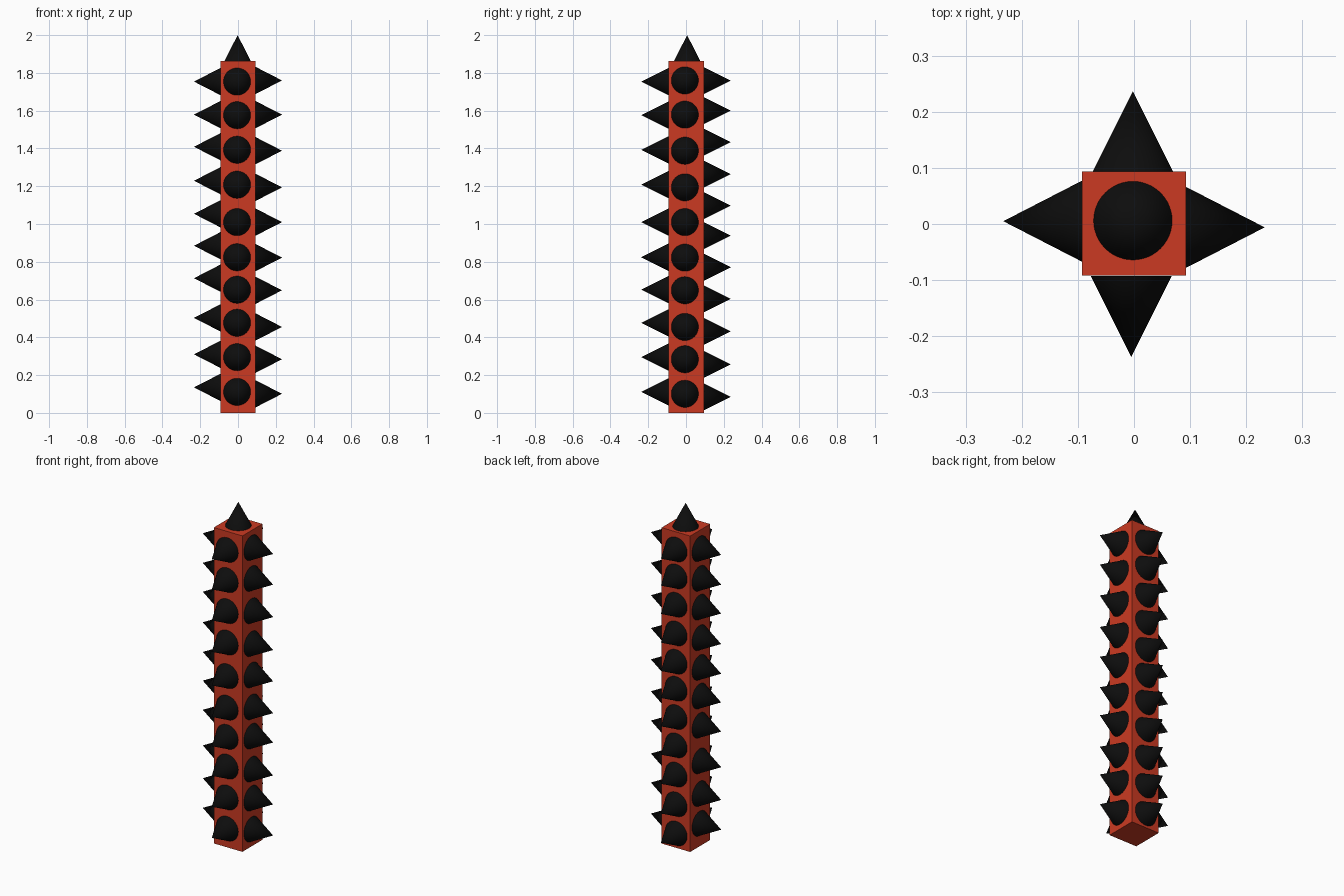
import bpy, math
from mathutils import Vector

if "Cube" in bpy.data.objects:
    bpy.data.objects.remove(bpy.data.objects["Cube"])


def material(name, rgb):
    m = bpy.data.materials.new(name)
    m.diffuse_color = (*rgb, 1)
    m.use_nodes = True
    m.node_tree.nodes["Principled BSDF"].inputs["Base Color"].default_value = m.diffuse_color
    return m


red = material("red", (0.60, 0.042, 0.016))
black = material("black", (0.004, 0.004, 0.004))

HALF, TOP = 0.093, 1.862      # post half width and height
RADIUS, LENGTH = 0.072, 0.14  # spike size

# Square post
bpy.ops.mesh.primitive_cube_add(size=1, location=(0, 0.001, TOP / 2))
post = bpy.context.object
post.name = "post"
post.scale = (2 * HALF, 2 * HALF, TOP)
post.data.materials.append(red)


def spike(name, base, direction, radius=RADIUS, length=LENGTH):
    """Cone whose base sits on the post, pointing along direction."""
    d = Vector(direction)
    bpy.ops.mesh.primitive_cone_add(
        vertices=48, radius1=radius, radius2=0, depth=length,
        location=Vector(base) + d * length / 2,
        rotation=d.to_track_quat('Z', 'Y').to_euler())
    ob = bpy.context.object
    ob.name = name
    ob.data.materials.append(black)
    bpy.ops.object.shade_smooth_by_angle(angle=math.radians(40))


# Slightly uneven rows of spikes: direction, sideways offset, heights
rows = {
    "left_spike": ((-1, 0, 0), 0.005,
                   (.135, .31, .503, .713, .885, 1.054, 1.229, 1.409, 1.579, 1.754)),
    "right_spike": ((1, 0, 0), -0.006,
                    (.101, .284, .455, .649, .822, 1.010, 1.194, 1.388, 1.579, 1.760)),
    "front_spike": ((0, -1, 0), -0.005,
                    (.111, .295, .477, .652, .824, 1.010, 1.208, 1.393, 1.576, 1.754)),
    "back_spike": ((0, 1, 0), -0.002,
                   (.085, .257, .432, .604, .771, .938, 1.097, 1.264, 1.433, 1.600, 1.759)),
}
for name, (d, off, heights) in rows.items():
    for z in heights:
        side = Vector((abs(d[1]), abs(d[0]), 0)) * off
        spike(name, Vector(d) * HALF + side + Vector((0, 0, z)), d,
              length=0.144 if d[1] else LENGTH)

# Spike on top
spike("top_spike", (-0.002, 0.006, TOP), (0, 0, 1), 0.07, 2 - TOP)
